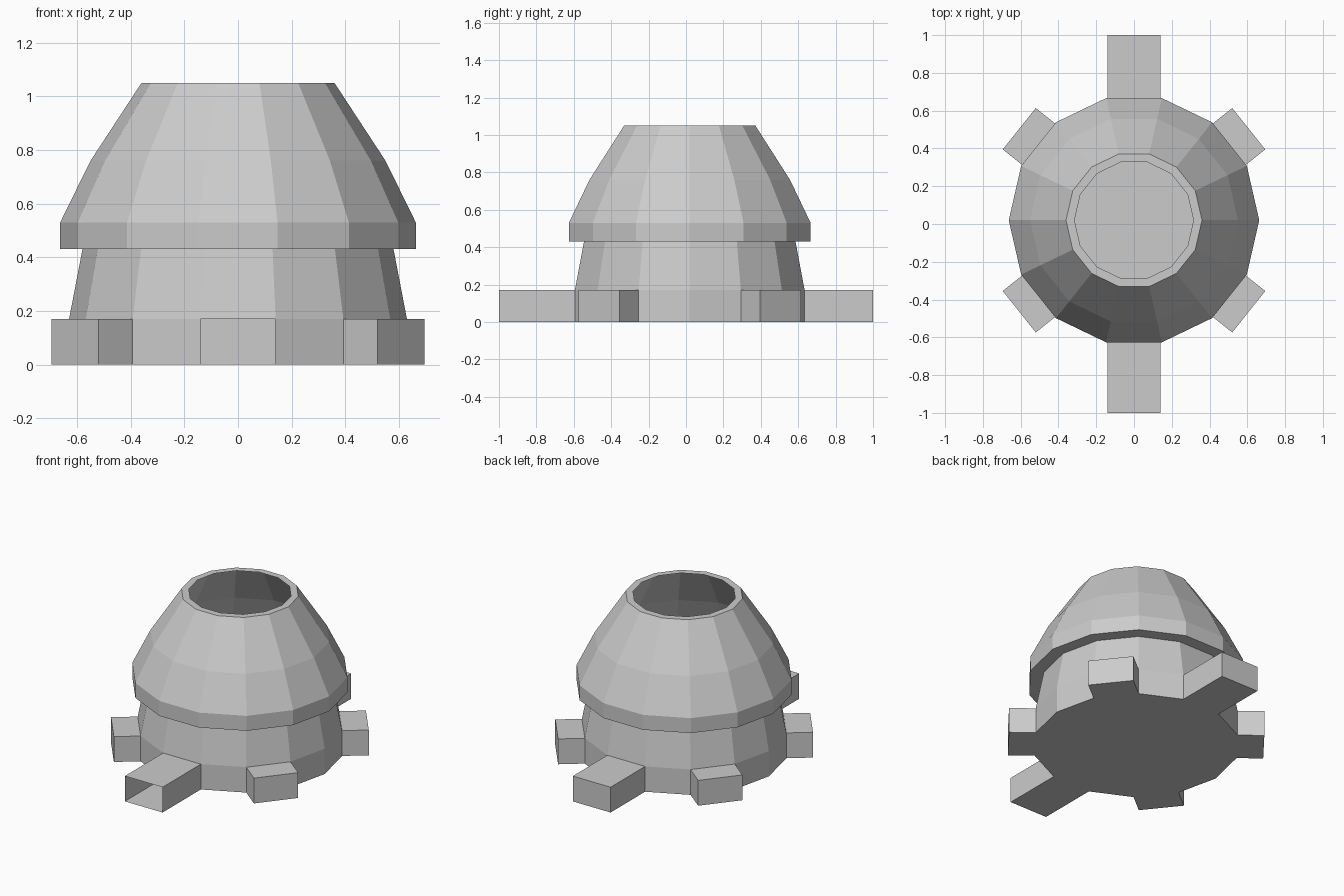
import bpy, bmesh
from math import cos, sin, tau
from mathutils import Vector

if "Cube" in bpy.data.objects:
    bpy.data.objects.remove(bpy.data.objects["Cube"])

SIDES = 14
CY = 0.02
# radius, height from the foot up to the inner lip of the mouth
PROFILE = [(0.63, 0), (0.63, 0.17), (0.58, 0.43), (0.663, 0.43),
           (0.663, 0.53), (0.55, 0.76), (0.36, 1.05), (0.315, 1.05)]

bm = bmesh.new()

# Thin faceted shell with an open mouth
rings = [[bm.verts.new((r * cos(tau * i / SIDES), CY + r * sin(tau * i / SIDES), z))
          for i in range(SIDES)] for r, z in PROFILE]
foot_faces = []
for k in range(len(rings) - 1):
    for i in range(SIDES):
        j = (i + 1) % SIDES
        f = bm.faces.new((rings[k][i], rings[k][j], rings[k + 1][j], rings[k + 1][i]))
        if k == 0:
            foot_faces.append(f)

# Floor
bm.faces.new(list(reversed(rings[0])))
bm.normal_update()


def extrude_foot(index, distance, is_open=False):
    """Pull one foot facet out into a block, closed underneath."""
    face = foot_faces[index]
    normal = face.normal.copy()
    base = list(face.verts)
    tip = [bm.verts.new(v.co + normal * distance) for v in base]
    bm.faces.remove(face)
    for a in range(4):
        b = (a + 1) % 4
        bm.faces.new((base[a], base[b], tip[b], tip[a]))
    if not is_open:
        bm.faces.new(tip)


# Four short diagonal blocks, long back block, long open front tunnel
apothem = 0.63 * cos(tau / SIDES / 2)
for index in (1, 5, 8, 12):
    extrude_foot(index, 0.777 - apothem)
extrude_foot(3, 1 - CY - apothem)
extrude_foot(10, 1 + CY - apothem, is_open=True)

bmesh.ops.recalc_face_normals(bm, faces=bm.faces[:])
mesh = bpy.data.meshes.new("oven_body")
bm.to_mesh(mesh)
bm.free()
body = bpy.data.objects.new("oven_body", mesh)
bpy.context.collection.objects.link(body)
